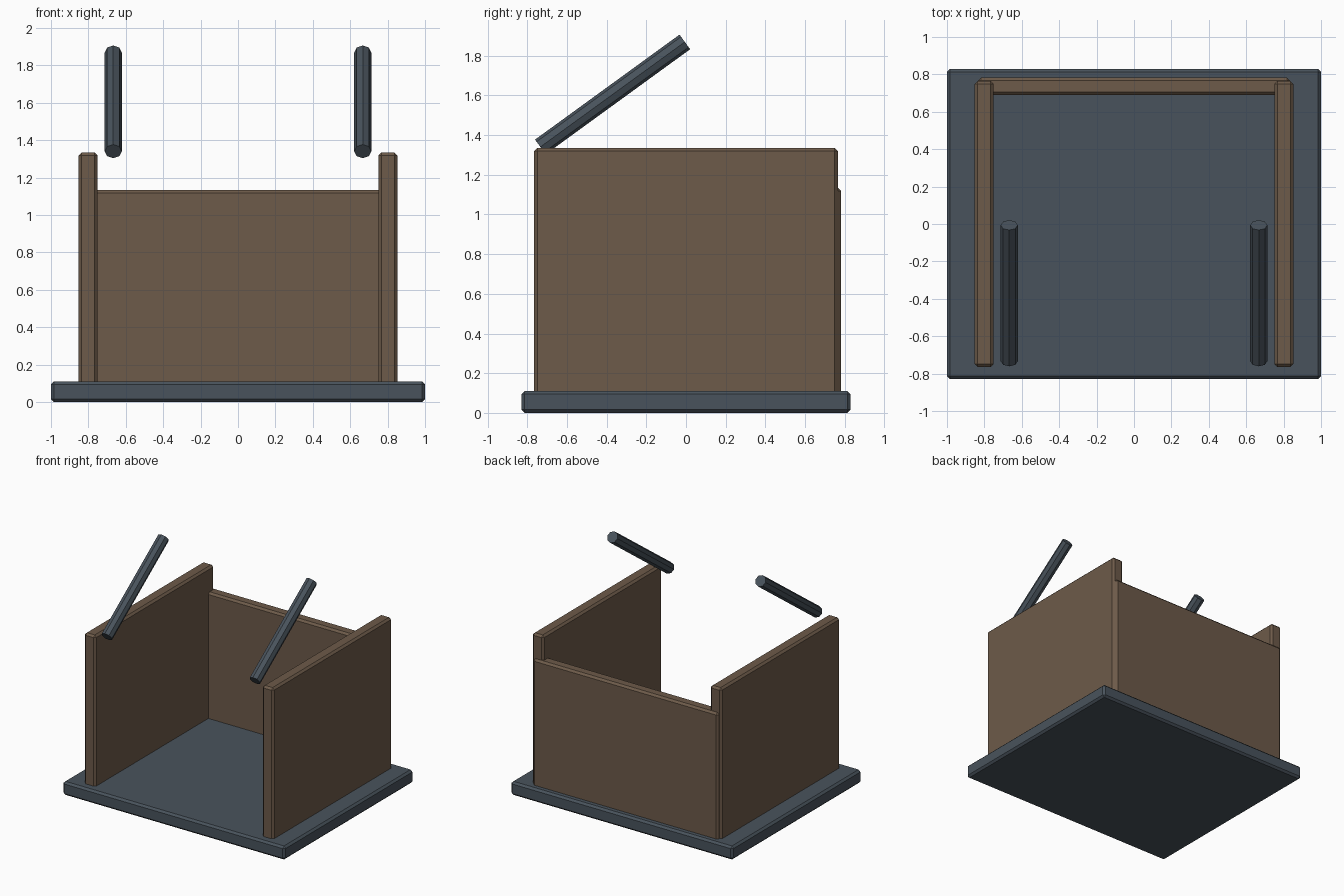
import bpy, bmesh, math
from mathutils import Matrix

if "Cube" in bpy.data.objects:
    bpy.data.objects.remove(bpy.data.objects["Cube"])


def material(name, rgb):
    m = bpy.data.materials.new(name)
    m.diffuse_color = (*rgb, 1)
    m.use_nodes = True
    m.node_tree.nodes["Principled BSDF"].inputs["Base Color"].default_value = m.diffuse_color
    return m


wood = material("brown_wood", (0.153, 0.103, 0.067))
metal = material("slate_metal", (0.066, 0.086, 0.107))


def finish(name, bm, mat):
    mesh = bpy.data.meshes.new(name)
    bm.to_mesh(mesh)
    bm.free()
    mesh.materials.append(mat)
    obj = bpy.data.objects.new(name, mesh)
    bpy.context.collection.objects.link(obj)
    return obj


def slab(name, low, high, mat, bevel=0.016):
    """Box between two corners with chamfered edges."""
    bm = bmesh.new()
    size = [b - a for a, b in zip(low, high)]
    mid = [(a + b) / 2 for a, b in zip(low, high)]
    bmesh.ops.create_cube(bm, size=1, matrix=Matrix.Translation(mid) @ Matrix.Diagonal((*size, 1)))
    bmesh.ops.bevel(bm, geom=bm.edges[:], offset=bevel, offset_type='OFFSET',
                    segments=1, affect='EDGES')
    return finish(name, bm, mat)


def rod(name, x):
    """Eight-sided bar rising towards the back."""
    bm = bmesh.new()
    place = Matrix.Translation((x, -0.37, 1.605)) @ Matrix.Rotation(math.radians(-54), 4, 'X')
    bmesh.ops.create_cone(bm, cap_ends=True, segments=8, radius1=0.0455, radius2=0.0455,
                          depth=0.9, matrix=place)
    return finish(name, bm, metal)


# Base plate
slab("base_plate", (-1, -0.83, 0), (1, 0.83, 0.11), metal)

# Back panel, lower than the sides
slab("back_panel", (-0.835, 0.69, 0.002), (0.835, 0.782, 1.135), wood)

# Side panels and slanted bars
for side, s in (("left", -1), ("right", 1)):
    xs = sorted((s * 0.75, s * 0.852))
    slab(side + "_panel", (xs[0], -0.765, 0.002), (xs[1], 0.765, 1.335), wood)
    rod(side + "_bar", s * 0.667)
